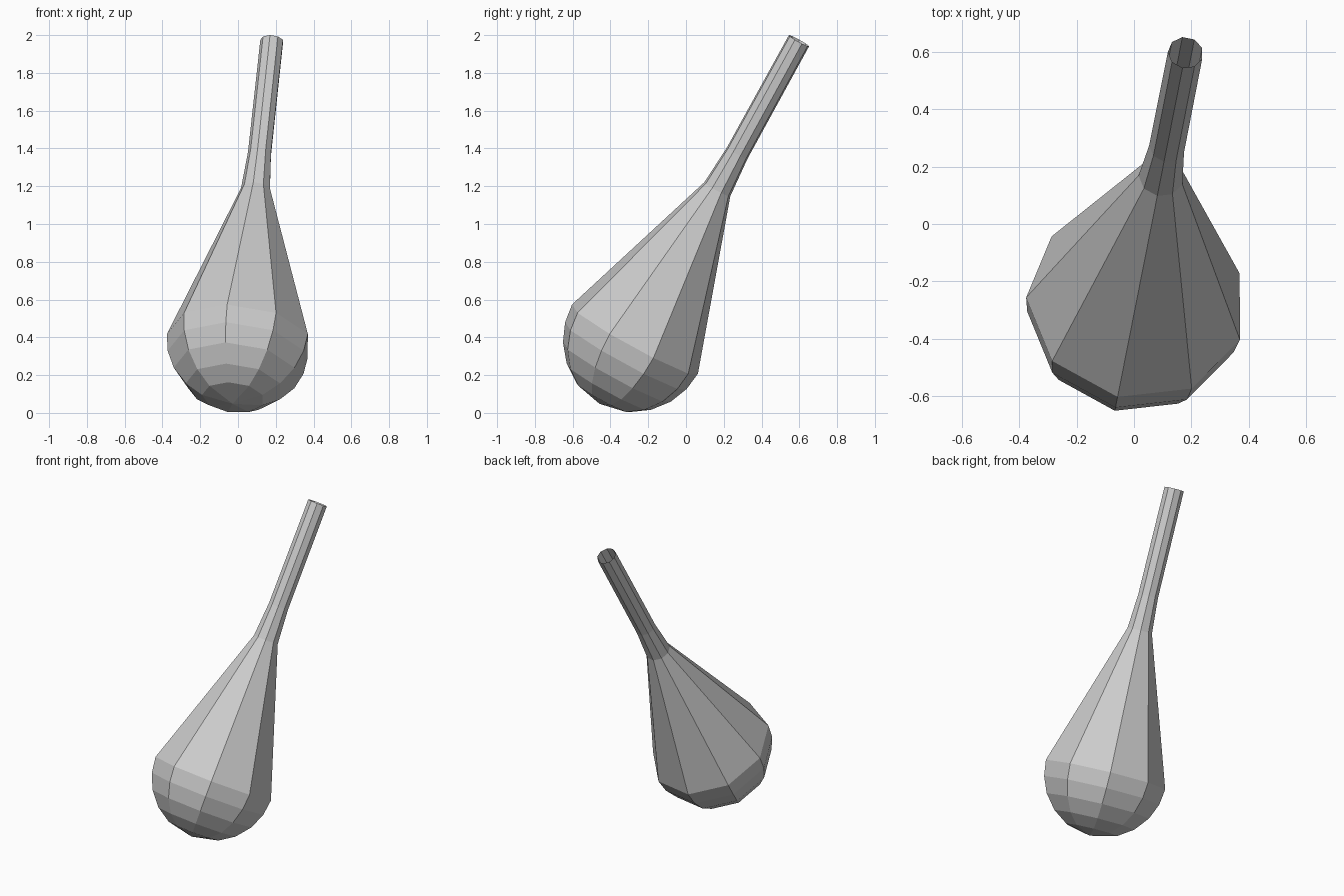
import bpy, bmesh
from math import radians, sin, cos, tau
from mathutils import Vector

if "Cube" in bpy.data.objects:
    bpy.data.objects.remove(bpy.data.objects["Cube"])

SIDES = 9
R = 0.386                                  # bulb radius
base = Vector((0.008, -0.273, 0.385))      # centre of the bulb
tip = Vector((0.18, 0.598, 1.97))          # centre of the open neck end

# Leaning axis, with u = uphill-facing front side and v = sideways
axis = (tip - base).normalized()
v = axis.cross(Vector((0, 0, 1))).normalized()
u = v.cross(-axis).normalized()
if u.z < 0:
    u = -u

# Profile as (radius, distance along axis): round bulb, cone, straight neck
profile = [(R * cos(radians(a)), -R * sin(radians(a))) for a in (64.5, 48, 31, 15, 0)]
profile += [(0.079, 0.915), (0.063, 1.135), (0.062, (tip - base).length)]

bm = bmesh.new()
rings = []
for r, t in profile:
    rings.append([bm.verts.new(base + axis * t + (u * cos(i * tau / SIDES) + v * sin(i * tau / SIDES)) * r)
                  for i in range(SIDES)])
for a, b in zip(rings, rings[1:]):
    for i in range(SIDES):
        j = (i + 1) % SIDES
        bm.faces.new((a[i], a[j], b[j], b[i]))

# Pointed underside of the bulb
pole = bm.verts.new(base - axis * R)
for i in range(SIDES):
    bm.faces.new((pole, rings[0][(i + 1) % SIDES], rings[0][i]))

bmesh.ops.recalc_face_normals(bm, faces=bm.faces)
mesh = bpy.data.meshes.new("flask")
bm.to_mesh(mesh)
bm.free()
bpy.context.collection.objects.link(bpy.data.objects.new("flask", mesh))
